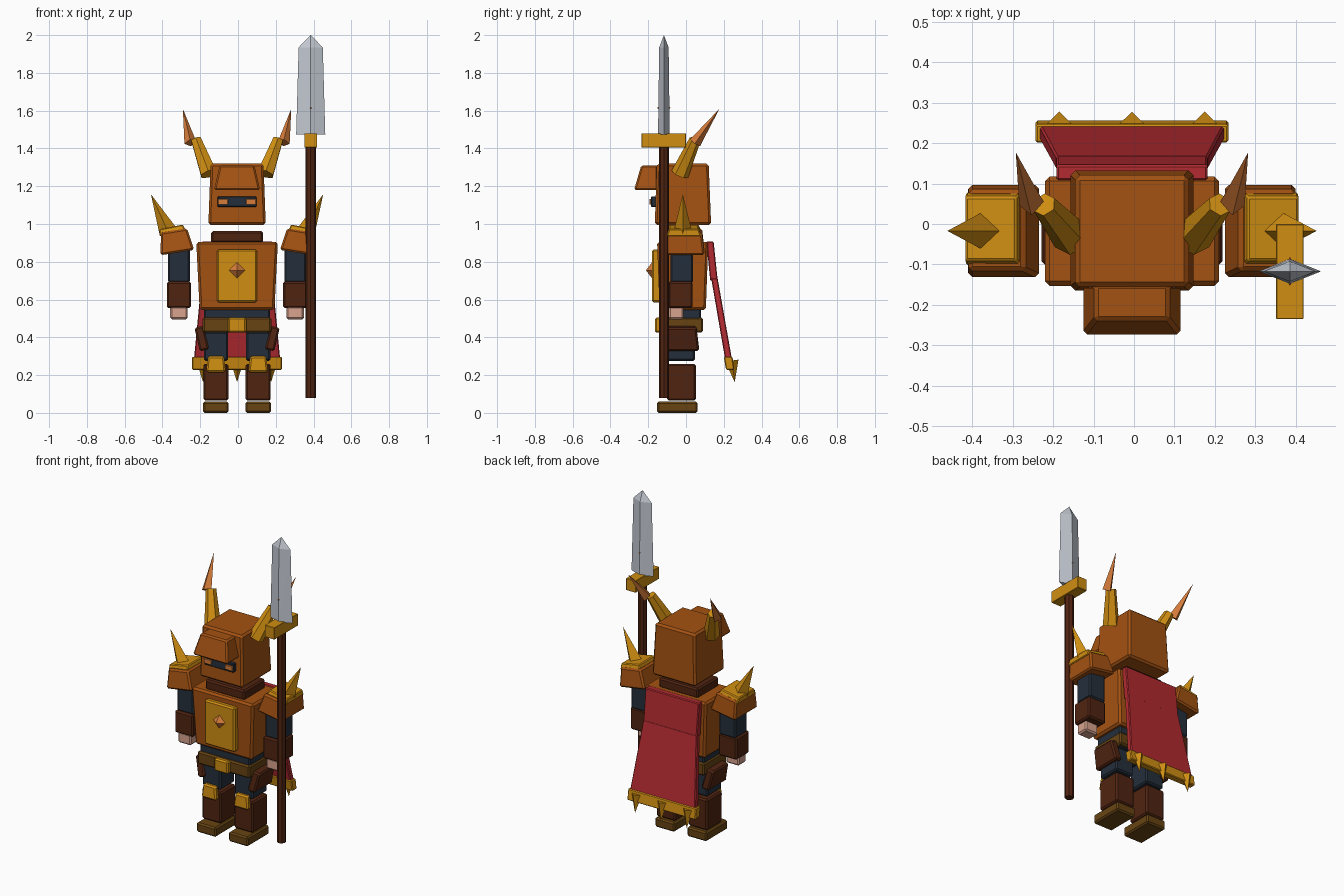
import bpy, bmesh
from mathutils import Vector, Matrix
from math import radians

cube = bpy.data.objects.get("Cube")
if cube:
    bpy.data.objects.remove(cube, do_unlink=True)


def material(name, rgb):
    lin = [((c / 255 + 0.055) / 1.055) ** 2.4 for c in rgb]
    m = bpy.data.materials.new(name)
    m.use_nodes = True
    m.diffuse_color = (*lin, 1)
    m.node_tree.nodes["Principled BSDF"].inputs["Base Color"].default_value = (*lin, 1)
    return m


BRONZE = material("bronze armour", (164, 82, 18))
GOLD = material("gold trim", (208, 142, 18))
LEATHER = material("dark leather", (80, 36, 17))
NAVY = material("navy cloth", (36, 47, 59))
OLIVE = material("belt brown", (103, 68, 18))
RED = material("red cape", (178, 42, 48))
SKIN = material("skin", (216, 163, 142))
STEEL = material("steel", (196, 202, 211))
COPPER = material("copper", (214, 124, 58))

CX = -0.005  # body centre line


def finish(name, bm, mat, bevel=0.0):
    bmesh.ops.recalc_face_normals(bm, faces=bm.faces[:])
    mesh = bpy.data.meshes.new(name)
    bm.to_mesh(mesh)
    bm.free()
    mesh.materials.append(mat)
    ob = bpy.data.objects.new(name, mesh)
    bpy.context.collection.objects.link(ob)
    if bevel:
        mod = ob.modifiers.new("chamfer", 'BEVEL')
        mod.width = bevel
        mod.segments = 1
    return ob


def block(name, mat, x, hw, y0, y1, z0, z1, top=None, tilt=0, bevel=0.009):
    """Box around x with half width hw; top = (half width, y0, y1) tapers it."""
    tw, ty0, ty1 = top or (hw, y0, y1)
    mid = Vector((x, (y0 + y1) / 2, (z0 + z1) / 2))
    bm = bmesh.new()
    rings = []
    for w, a, b, z in ((hw, y0, y1, z0), (tw, ty0, ty1, z1)):
        corners = ((-w, a), (w, a), (w, b), (-w, b))
        rings.append([bm.verts.new(Vector((x + px, py, z)) - mid) for px, py in corners])
    low, high = rings
    bm.faces.new(low)
    bm.faces.new(high)
    for i in range(4):
        j = (i + 1) % 4
        bm.faces.new((low[i], low[j], high[j], high[i]))
    ob = finish(name, bm, mat, bevel)
    ob.location = mid
    ob.rotation_euler.y = radians(tilt)
    return ob


def spike(name, mat, base, tip, r0, r1=0.0, sides=4):
    """Cone or frustum running from base to tip."""
    base, tip = Vector(base), Vector(tip)
    d = tip - base
    bm = bmesh.new()
    bmesh.ops.create_cone(bm, cap_ends=True, segments=sides, radius1=r0, radius2=r1, depth=d.length)
    bmesh.ops.remove_doubles(bm, verts=bm.verts[:], dist=1e-5)
    turn = Vector((0, 0, 1)).rotation_difference(d).to_matrix().to_4x4()
    bmesh.ops.transform(bm, matrix=Matrix.Translation((base + tip) / 2) @ turn, verts=bm.verts[:])
    return finish(name, bm, mat)


def gem(name, centre, rx, ry, rz):
    """Eight-sided stone."""
    bm = bmesh.new()
    pts = [Vector(centre) + Vector(p) for p in
           ((rx, 0, 0), (-rx, 0, 0), (0, ry, 0), (0, -ry, 0), (0, 0, rz), (0, 0, -rz))]
    for p in pts:
        bm.verts.new(p)
    bmesh.ops.convex_hull(bm, input=bm.verts[:])
    return finish(name, bm, COPPER)


# Head and helmet
block("helmet", BRONZE, CX, 0.152, -0.165, 0.133, 0.995, 1.32, (0.14, -0.155, 0.12), bevel=0.012)
block("visor_brow", BRONZE, CX, 0.122, -0.275, -0.15, 1.18, 1.31, (0.092, -0.237, -0.15))
block("eye_slit", NAVY, CX, 0.103, -0.185, -0.15, 1.09, 1.146, bevel=0.004)
block("neck_collar", LEATHER, CX, 0.137, -0.125, 0.085, 0.9, 0.962)

# Torso
block("torso", BRONZE, CX, 0.198, -0.14, 0.105, 0.545, 0.905, (0.216, -0.153, 0.118), bevel=0.012)
block("chest_plate", GOLD, CX, 0.106, -0.18, -0.135, 0.585, 0.865)
gem("chest_gem", (CX, -0.18, 0.755), 0.042, 0.032, 0.042)
block("waist", NAVY, CX, 0.175, -0.125, 0.08, 0.425, 0.56)
block("belt", OLIVE, CX, 0.182, -0.14, 0.09, 0.425, 0.505)
block("belt_buckle", GOLD, CX, 0.049, -0.165, -0.13, 0.425, 0.505)

# Limbs, armour plates and horns, one set per side
for side, s in (("left", 1), ("right", -1)):
    def at(offset):
        return CX + s * offset

    block(side + "_eye", COPPER, at(0.074), 0.026, -0.193, -0.18, 1.102, 1.132, bevel=0.002)

    leg = at(0.112)
    block(side + "_thigh", NAVY, leg, 0.064, -0.1, 0.047, 0.275, 0.43)
    block(side + "_boot", LEATHER, leg, 0.066, -0.1, 0.052, 0.065, 0.26)
    block(side + "_foot", OLIVE, leg, 0.068, -0.153, 0.062, 0.0, 0.06)
    block(side + "_knee_plate", GOLD, leg, 0.052, -0.128, -0.09, 0.215, 0.3, (0.043, -0.122, -0.09))
    block(side + "_hip_guard", LEATHER, at(0.187), 0.025, -0.115, 0.07, 0.33, 0.457,
          (0.025, -0.1, 0.055), tilt=s * 13)

    arm = at(0.308)
    block(side + "_upper_arm", NAVY, arm, 0.058, -0.083, 0.038, 0.69, 0.87)
    block(side + "_bracer", LEATHER, arm, 0.064, -0.095, 0.035, 0.555, 0.695)
    block(side + "_hand", SKIN, arm, 0.046, -0.09, -0.013, 0.495, 0.565)

    block(side + "_pauldron", BRONZE, at(0.325), 0.09, -0.133, 0.098, 0.848, 0.967,
          (0.07, -0.115, 0.085), tilt=s * 9, bevel=0.01)
    block(side + "_pauldron_cap", GOLD, at(0.345), 0.07, -0.103, 0.08, 0.948, 0.985,
          (0.064, -0.09, 0.067), tilt=s * 11, bevel=0.005)
    spike(side + "_pauldron_spike", GOLD, (at(0.37), -0.017, 0.97), (at(0.456), -0.017, 1.157), 0.046)

    spike(side + "_horn", GOLD, (at(0.15), -0.032, 1.265), (at(0.217), 0.048, 1.447), 0.048, 0.03, 6)
    spike(side + "_horn_tip", COPPER, (at(0.247), 0.048, 1.43), (at(0.287), 0.177, 1.61), 0.032)

# Cape with trim and hanging points
block("cape_upper", RED, CX, 0.187, 0.128, 0.168, 0.7, 0.908, (0.187, 0.108, 0.146), bevel=0.005)
block("cape_lower", RED, CX, 0.228, 0.207, 0.243, 0.285, 0.715, (0.187, 0.133, 0.167), bevel=0.005)
block("cape_trim", GOLD, CX, 0.238, 0.212, 0.256, 0.228, 0.297, (0.238, 0.2, 0.246), bevel=0.005)
for i in (-1, 0, 1):
    x = CX + i * 0.18
    spike("cape_point", GOLD, (x, 0.242, 0.277), (x, 0.258, 0.163), 0.036)

# Spear
SX, SY = 0.385, -0.117
spike("spear_shaft", LEATHER, (SX, SY, 0.078), (SX, SY, 1.42), 0.027, 0.027, 8)
block("spear_guard", GOLD, SX, 0.034, -0.235, 0.0, 1.405, 1.48, bevel=0.002)
bm = bmesh.new()
for z, w, t in ((1.475, 0.077, 0.031), (1.935, 0.064, 0.025), (2.0, 0.0, 0.0)):
    for px, py in ((w, 0), (-w, 0), (0, t), (0, -t)):
        bm.verts.new((SX + px, SY + py, z))
bmesh.ops.remove_doubles(bm, verts=bm.verts[:], dist=1e-5)
bmesh.ops.convex_hull(bm, input=bm.verts[:])
finish("spear_blade", bm, STEEL)
gem("spear_gem", (SX, SY, 1.615), 0.02, 0.036, 0.03)
